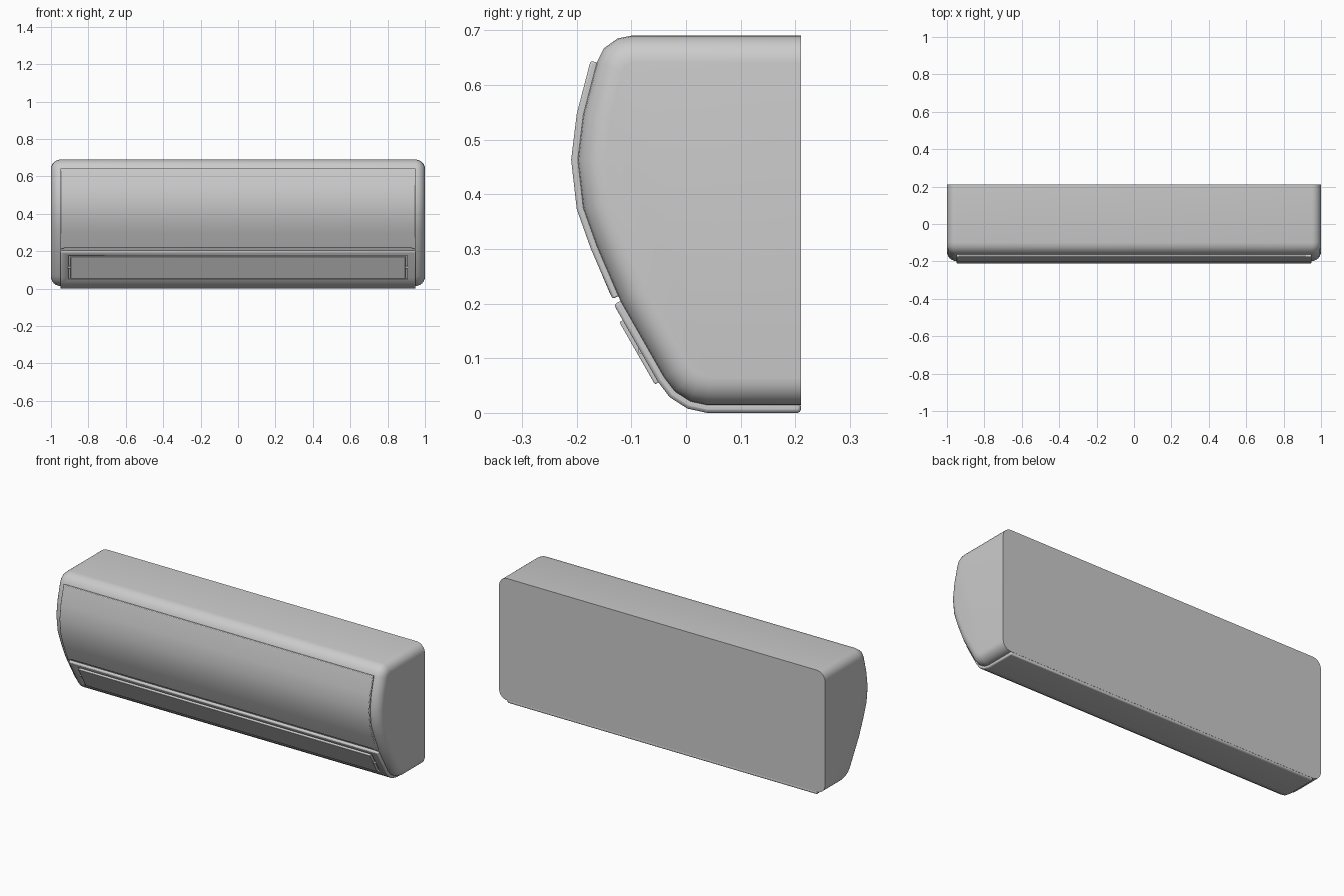
import bpy, bmesh, math
from mathutils import Vector

if "Cube" in bpy.data.objects:
    bpy.data.objects.remove(bpy.data.objects["Cube"])

# ---------- helpers ----------
def offset(path, d):
    """Offset an open (y, z) path outward by d, with mitred corners."""
    pts = [Vector(p) for p in path]
    dirs = [(b - a).normalized() for a, b in zip(pts, pts[1:])]
    nrm = [Vector((v.y, -v.x)) for v in dirs]
    out = []
    for i, p in enumerate(pts):
        a, b = nrm[max(i - 1, 0)], nrm[min(i, len(nrm) - 1)]
        m = (a + b).normalized()
        out.append(tuple(p + m * (d / m.dot(a))))
    return out

def loft(name, sections, bevel=0.0):
    """Skin closed (y, z) sections placed along x and cap both ends."""
    bm = bmesh.new()
    rings = [[bm.verts.new((x, y, z)) for y, z in s] for x, s in sections]
    for r, s in zip(rings, rings[1:]):
        for i in range(len(r)):
            j = (i + 1) % len(r)
            bm.faces.new((r[i], r[j], s[j], s[i]))
    bm.faces.new(rings[0])
    bm.faces.new(rings[-1])
    bmesh.ops.recalc_face_normals(bm, faces=bm.faces)
    me = bpy.data.meshes.new(name)
    bm.to_mesh(me)
    bm.free()
    ob = bpy.data.objects.new(name, me)
    bpy.context.collection.objects.link(ob)
    bpy.ops.object.select_all(action='DESELECT')
    bpy.context.view_layer.objects.active = ob
    ob.select_set(True)
    bpy.ops.object.shade_smooth_by_angle(angle=math.radians(35))
    if bevel:
        m = ob.modifiers.new("Bevel", 'BEVEL')
        m.width, m.segments = bevel, 2
        m.limit_method, m.angle_limit = 'ANGLE', math.radians(50)
    return ob

def shell(path, h, under=-0.004):
    return offset(path, h) + offset(path, under)[::-1]

# ---------- side profile ----------
top = [(0.21, 0.69), (-0.10, 0.69), (-0.125, 0.685), (-0.15, 0.667)]
front = [(-0.163, 0.641), (-0.188, 0.545), (-0.198, 0.463),
         (-0.188, 0.375), (-0.163, 0.305)]
lower = [(-0.12, 0.205), (-0.04, 0.065), (-0.02, 0.039),
         (0.008, 0.021), (0.04, 0.014)]
profile = top + front + lower + [(0.21, 0.014)]

# ---------- body with rounded ends ----------
R, N = 0.05, 6
half = []
for i in range(N + 1):
    a = math.pi / 2 * i / N
    half.append((1 - R + R * math.sin(a), offset(profile, -R * (1 - math.cos(a)))))
loft("body", [(-x, s) for x, s in reversed(half)] + half)

# ---------- front panel, lower edge raised between its corners ----------
low = shell(front + [(-0.123, 0.212)], 0.012)
high = shell(front + [(-0.128, 0.223)], 0.012)
panel = loft("front_panel", [(-0.95, low), (-0.92, high), (0.92, high), (0.95, low)], 0.004)

# ---------- lower casing wrapping under the body ----------
casing = loft("lower_casing", [(x, shell(lower + [(0.21, 0.014)], 0.014))
                               for x in (-0.95, 0.95)], 0.006)

# ---------- air outlet recess and louver on the sloped face ----------
base = Vector(lower[0])
d = (Vector(lower[1]) - base).normalized()
n = Vector((d.y, -d.x))

def slope(t, h):
    return tuple(base + d * t + n * h)

def slab(name, t0, t1, h0, h1, w, bevel=0.0):
    s = [slope(t0, h0), slope(t0, h1), slope(t1, h1), slope(t1, h0)]
    return loft(name, [(-w, s), (w, s)], bevel)

cutter = slab("outlet_cutter", 0.025, 0.172, 0.004, 0.04, 0.905)
cutter.hide_render = True
cutter.hide_viewport = True
cut = casing.modifiers.new("Outlet", 'BOOLEAN')
cut.operation, cut.object, cut.solver = 'DIFFERENCE', cutter, 'EXACT'
slab("louver", 0.033, 0.164, 0.006, 0.021, 0.895, 0.002)

# ---------- louver pivots ----------
c = Vector(slope(0.098, 0.012))
ring = [(c.x + 0.006 * math.cos(k * math.pi / 6), c.y + 0.006 * math.sin(k * math.pi / 6))
        for k in range(12)]
for side, label in ((-1, "left"), (1, "right")):
    loft("louver_pivot_" + label, [(side * 0.89, ring), (side * 0.908, ring)])
